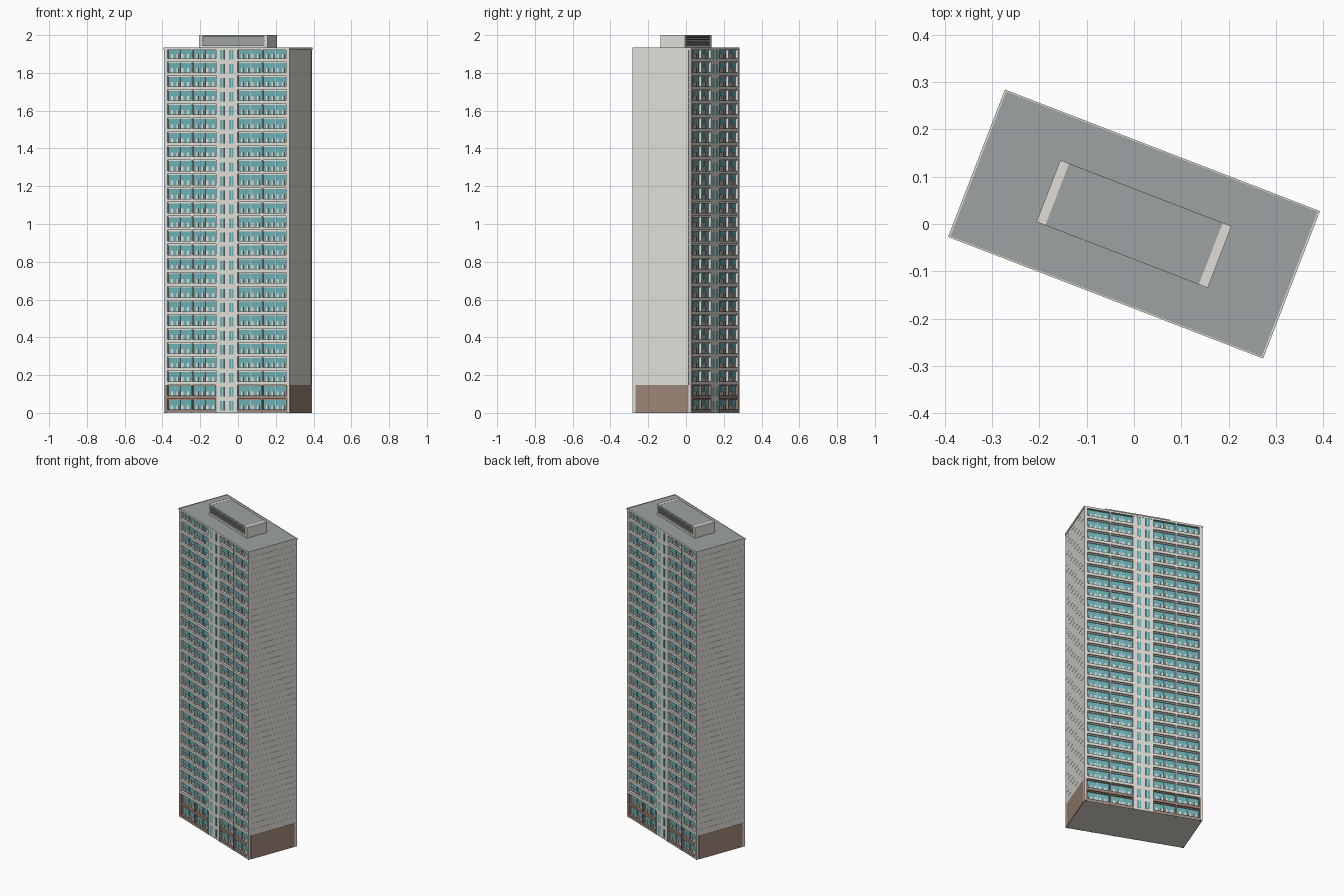
import bpy, bmesh, math
from mathutils import Matrix

if "Cube" in bpy.data.objects:
    bpy.data.objects.remove(bpy.data.objects["Cube"])

TURN = math.radians(-21.1)      # plan rotation of the whole tower
FLOORS, FH = 26, 0.0744         # storeys and storey height
TOP = FLOORS * FH
HL, HW = 0.351, 0.165           # half length and half width of the shell
DEPTH = 0.014                   # window recess
BASE = 2                        # storeys clad in brown


def material(name, rgb):
    m = bpy.data.materials.new(name)
    m.diffuse_color = (*rgb, 1)
    m.use_nodes = True
    m.node_tree.nodes["Principled BSDF"].inputs["Base Color"].default_value = m.diffuse_color
    return m


CONCRETE = material("light_concrete", (0.75, 0.73, 0.68))
GLASS = material("teal_glass", (0.15, 0.43, 0.46))
BROWN = material("brown_cladding", (0.34, 0.235, 0.185))
ROOF = material("roof_grey", (0.345, 0.365, 0.365))


def boxes(name, mat, items, both_sides=False):
    """One object from boxes (x0, x1, y0, y1, z0, z1); optionally repeated on the opposite side."""
    bm = bmesh.new()
    for x0, x1, y0, y1, z0, z1 in items:
        m = (Matrix.Translation(((x0 + x1) / 2, (y0 + y1) / 2, (z0 + z1) / 2))
             @ Matrix.Diagonal((x1 - x0, y1 - y0, z1 - z0, 1)))
        bmesh.ops.create_cube(bm, size=1, matrix=m)
    if both_sides:
        copy = bmesh.ops.duplicate(bm, geom=bm.verts[:] + bm.edges[:] + bm.faces[:])
        verts = [g for g in copy["geom"] if isinstance(g, bmesh.types.BMVert)]
        bmesh.ops.rotate(bm, verts=verts, matrix=Matrix.Rotation(math.pi, 3, 'Z'))
    me = bpy.data.meshes.new(name)
    bm.to_mesh(me)
    bm.free()
    me.materials.append(mat)
    ob = bpy.data.objects.new(name, me)
    ob.rotation_euler.z = TURN
    bpy.context.collection.objects.link(ob)
    return ob


# Main volume: its long faces are the recessed window plane
F = -HW
G = F + DEPTH
CAP = TOP - 0.012               # underside of the roof slab
boxes("core", GLASS, [(-HL + 0.004, HL - 0.004, G, -G, 0.004, CAP)])
boxes("ground_slab", CONCRETE, [(-HL, HL, -HW, HW, 0, 0.004)])
boxes("roof_slab", ROOF, [(-HL - 0.002, HL + 0.002, -HW, HW, CAP, TOP - 0.001)])

# Window bays of each long face, and the piers between them
BAYS = [(-0.337, -0.203), (-0.194, -0.062), (0.062, 0.194), (0.203, 0.337)]
spandrels, base_spandrels, mullions, panels = [], [], [], []
for f in range(FLOORS):
    z = f * FH
    target = base_spandrels if f < BASE else spandrels
    for x0, x1 in BAYS:
        w = x1 - x0
        # balcony front and the lintel above the glass
        target.append((x0, x1, F, G, z + 0.004 * (f == 0), z + 0.017))
        target.append((x0, x1, F + 0.008, G, z + 0.068, min(z + FH, CAP)))
        # sill panels and a slim centre mullion in front of the glass
        for t in (0.16, 0.40, 0.60, 0.84):
            c = x0 + t * w
            panels.append((c - 0.006, c + 0.006, G - 0.004, G + 0.001, z + 0.017, z + 0.040))
        c = x0 + 0.5 * w
        mullions.append((c - 0.0015, c + 0.0015, G - 0.003, G + 0.001, z + 0.017, z + 0.068))
boxes("balcony_fronts", CONCRETE, [b for b in spandrels if b[5] > b[4]], True)
boxes("base_balcony_fronts", BROWN, base_spandrels, True)
boxes("sill_panels", CONCRETE, panels, True)
boxes("window_mullions", CONCRETE, mullions, True)

# Piers: concrete shafts with brown feet
zb = BASE * FH
piers = [(-HL, -0.337), (-0.203, -0.194), (0.194, 0.203), (0.337, HL)]
boxes("piers", CONCRETE, [(a, b, F - 0.001, G, zb, CAP) for a, b in piers], True)
boxes("pier_feet", BROWN, [(a, b, F - 0.001, G, 0, zb) for a, b in piers], True)
boxes("inner_pier_feet", BROWN, [(a, a + 0.004, F - 0.002, G, 0, zb)
                                 for a in (-0.062, 0.058)], True)

# Stair column in the middle with narrow paired windows
boxes("stair_column", CONCRETE, [(-0.062, 0.062, F, G, 0.004, CAP)], True)
stair = []
for f in range(FLOORS):
    z = f * FH
    for c in (-0.033, -0.019, 0.019, 0.033):
        stair.append((c - 0.005, c + 0.005, F - 0.001, F + 0.002, z + 0.012, z + 0.062))
boxes("stair_windows", GLASS, stair, True)

# End walls: half-storey panels with fine joints, corner strips and a brown plinth
E = HL + 0.003
walls = [(HL - 0.006, E, -0.152, 0.152, i * FH / 2, min((i + 1) * FH / 2 - 0.0008, CAP))
         for i in range(2 * BASE, 2 * FLOORS)]
boxes("end_panels", CONCRETE, walls, True)
boxes("end_backing", CONCRETE, [(HL - 0.006, E - 0.001, -HW, HW, 0, CAP)], True)
boxes("end_plinth", BROWN, [(HL, E + 0.001, -0.15, 0.15, 0, zb)], True)
boxes("corner_strips", CONCRETE, [(HL - 0.006, E + 0.001, s * 0.1595 - 0.0065, s * 0.1595 + 0.0065,
                                  0, CAP) for s in (-1, 1)], True)

# Thin parapet around the roof
boxes("parapet_ends", CONCRETE, [(HL + 0.002, HL + 0.006, -HW - 0.002, HW + 0.002,
                                 CAP, TOP + 0.001)], True)
boxes("parapet_sides", CONCRETE, [(-HL - 0.002, HL + 0.002, -HW - 0.002, -HW + 0.001,
                                  CAP, TOP)], True)

# Plant room on the roof: end walls, louvred sides, flat lid
PL, PW = 0.194, 0.07
boxes("plant_room_ends", CONCRETE, [(PL - 0.02, PL, -PW, PW, TOP - 0.004, 2.0)], True)
boxes("plant_room_core", ROOF, [(-PL + 0.02, PL - 0.02, -PW + 0.008, PW - 0.008, TOP - 0.004, 1.992)])
boxes("plant_room_lid", ROOF, [(-PL + 0.02, PL - 0.02, -PW, PW, 1.992, 1.9995)])
boxes("plant_room_sill", CONCRETE, [(-PL + 0.02, PL - 0.02, -PW, -PW + 0.01, TOP - 0.004, 1.946)], True)
boxes("plant_room_louvres", ROOF, [(-PL + 0.02, PL - 0.02, -PW + 0.002, -PW + 0.009,
                                   1.951 + i * 0.011, 1.957 + i * 0.011) for i in range(4)], True)
